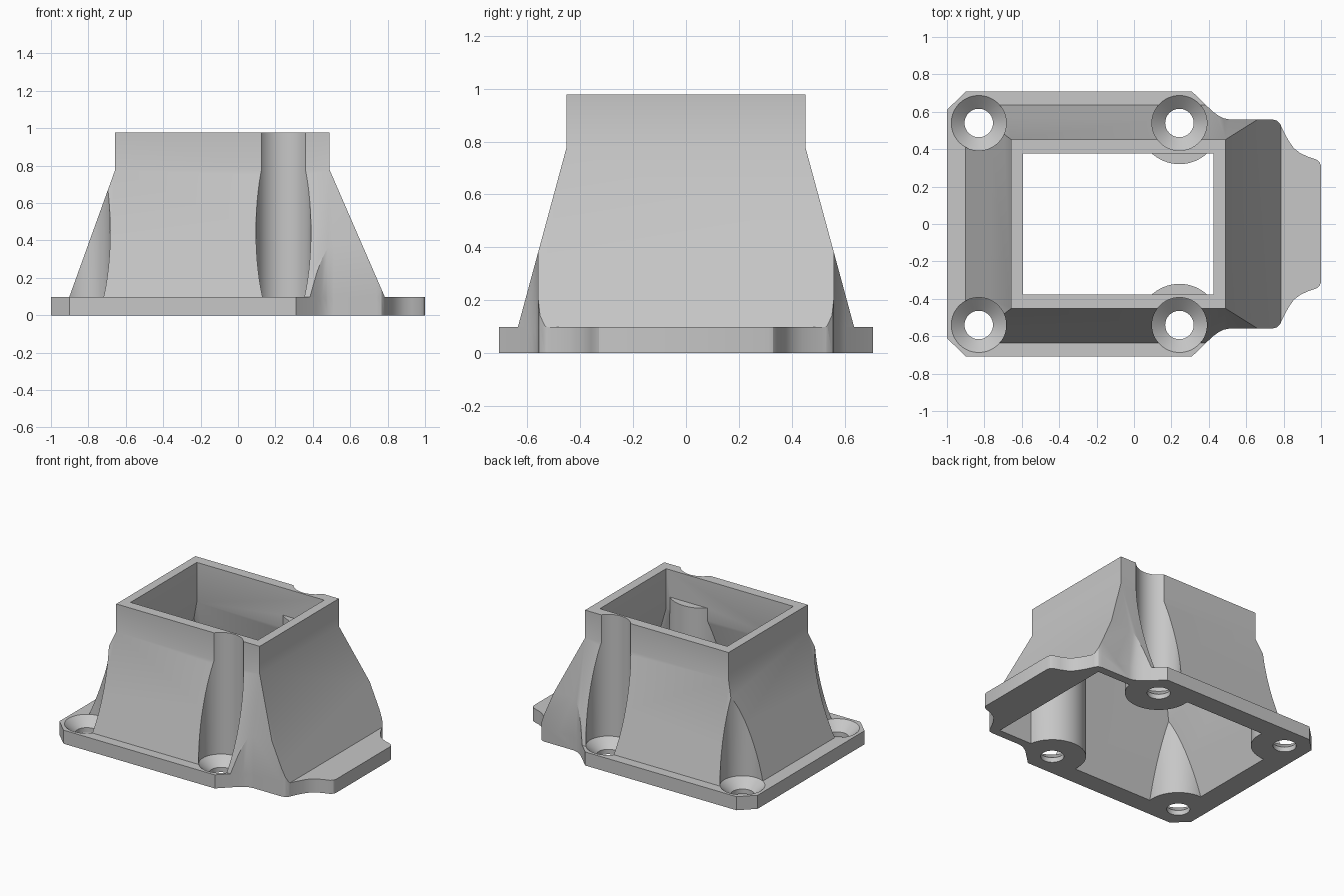
import bpy, bmesh, math

cube = bpy.data.objects.get("Cube")
if cube:
    bpy.data.objects.remove(cube, do_unlink=True)

grey = bpy.data.materials.new("light grey")
grey.use_nodes = True
color = (0.57, 0.57, 0.57, 1)
grey.diffuse_color = color
grey.node_tree.nodes["Principled BSDF"].inputs["Base Color"].default_value = color


def loft(name, rings):
    """Closed solid through matching rings of 3D points."""
    bm = bmesh.new()
    loops = [[bm.verts.new(p) for p in ring] for ring in rings]
    n = len(loops[0])
    for a, b in zip(loops, loops[1:]):
        for i in range(n):
            j = (i + 1) % n
            bm.faces.new((a[i], a[j], b[j], b[i]))
    bm.faces.new(loops[0][::-1])
    bm.faces.new(loops[-1])
    bmesh.ops.recalc_face_normals(bm, faces=bm.faces)
    mesh = bpy.data.meshes.new(name)
    bm.to_mesh(mesh)
    bm.free()
    mesh.materials.append(grey)
    ob = bpy.data.objects.new(name, mesh)
    bpy.context.collection.objects.link(ob)
    return ob


def prism(name, half, z0, z1):
    """Extrude an outline given for +y and mirrored to -y."""
    outline = half + [(x, -y) for x, y in reversed(half)]
    return loft(name, [[(x, y, z) for x, y in outline] for z in (z0, z1)])


def box_loft(name, sections):
    """Stack of rectangles: z, left x, right x, half depth."""
    return loft(name, [[(a, -d, z), (b, -d, z), (b, d, z), (a, d, z)]
                       for z, a, b, d in sections])


def turned(name, x, y, profile, sides=64):
    """Solid of revolution about a vertical axis, profile of (radius, z)."""
    turns = [math.tau * i / sides for i in range(sides)]
    return loft(name, [[(x + r * math.cos(t), y + r * math.sin(t), z)
                        for t in turns] for r, z in profile])


def combine(target, tool, operation):
    """Apply a boolean and remove the tool."""
    mod = target.modifiers.new("cut", "BOOLEAN")
    mod.operation, mod.object, mod.solver = operation, tool, "EXACT"
    graph = bpy.context.evaluated_depsgraph_get()
    graph.update()
    mesh = bpy.data.meshes.new_from_object(target.evaluated_get(graph))
    target.modifiers.clear()
    target.data = mesh
    bpy.data.objects.remove(tool, do_unlink=True)


# Base outline with chamfered corners and a waisted tongue
outline = [(1, .31), (.993, .33), (.975, .345), (.93, .36), (.89, .378),
           (.855, .405), (.83, .44), (.81, .475), (.79, .515), (.782, .535),
           (.766, .552), (.74, .559), (.51, .559), (.48, .565), (.45, .58),
           (.42, .602), (.31, .708), (-.9, .708), (-1, .61)]
screws = [(x, y) for x in (-.83, .243) for y in (-.54, .54)]

# Tapered housing trimmed to the base outline
housing = box_loft("housing", [(0, -.902, .785, .636), (.098, -.902, .785, .636),
                               (.777, -.657, .49, .452), (.977, -.657, .49, .452)])
combine(housing, prism("trim", outline, -.1, 1.1), "INTERSECT")
combine(housing, prism("base", outline, 0, .098), "UNION")

# Inner cavity, sloping down to the underside and leaving posts around the screws
cavity = box_loft("cavity", [(-.05, -.855, .745, .582), (.69, -.594, .424, .378),
                             (1.1, -.594, .424, .378)])
inset = [(.75, .5), (.45, .5), (.33, .61), (-.86, .61)]
combine(cavity, prism("inset", inset, -.2, 1.2), "INTERSECT")
for x, y in screws:
    combine(cavity, turned("post", x, y, [(.22, -.1), (.22, .78)]), "DIFFERENCE")
combine(housing, cavity, "DIFFERENCE")

# Countersunk screw holes with driver clearance above
for x, y in screws:
    hole = turned("hole", x, y, [(.076, -.1), (.076, .035), (.147, .098), (.147, 1.2)])
    combine(housing, hole, "DIFFERENCE")

# Smooth shading with sharp edges kept
bpy.ops.object.select_all(action="DESELECT")
housing.select_set(True)
bpy.context.view_layer.objects.active = housing
bpy.ops.object.shade_smooth_by_angle(angle=math.radians(30))
